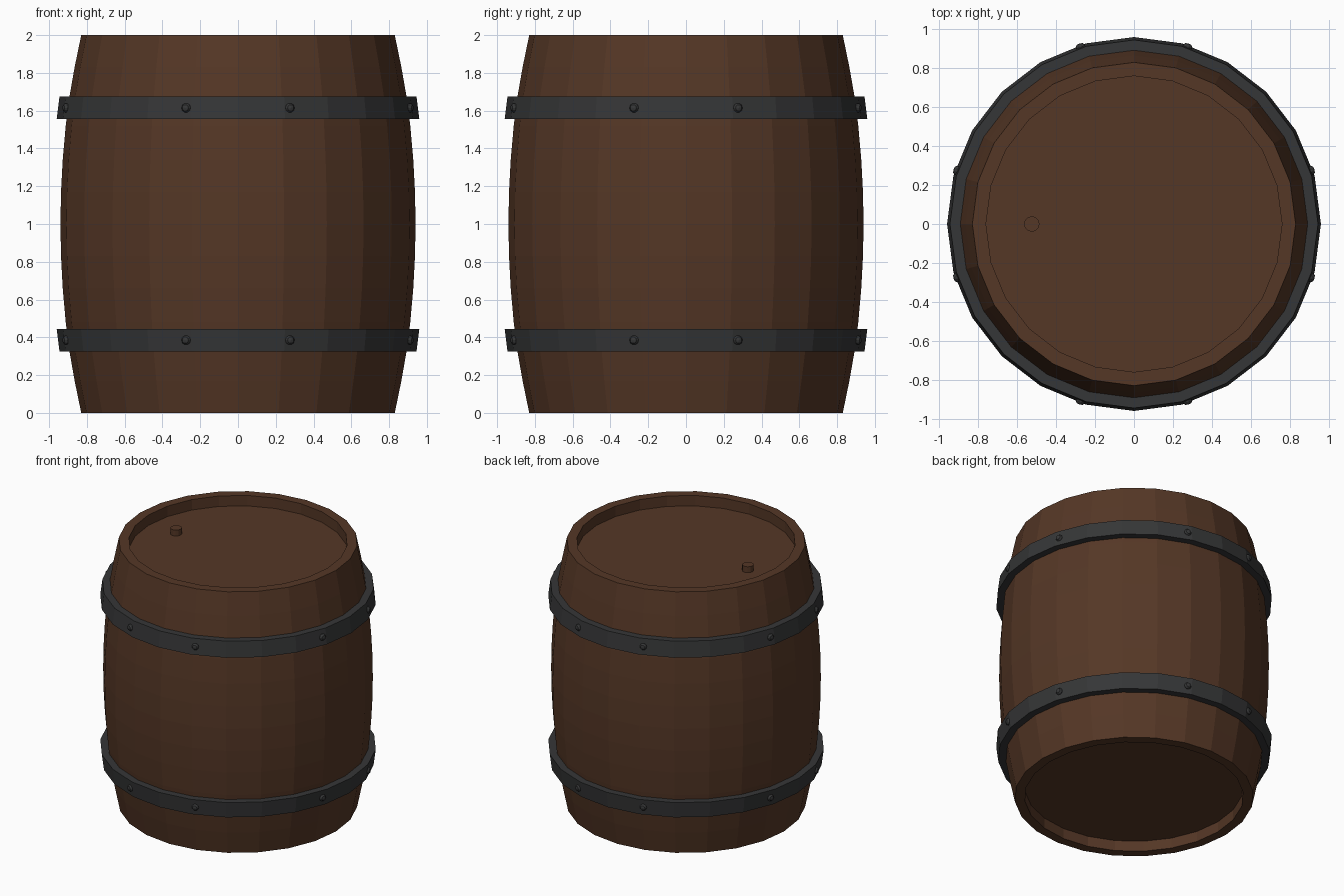
import bpy, math
from mathutils import Vector

if "Cube" in bpy.data.objects:
    bpy.data.objects.remove(bpy.data.objects["Cube"])

SIDES = 24


def material(name, rgb):
    m = bpy.data.materials.new(name)
    m.diffuse_color = (*rgb, 1)
    m.use_nodes = True
    m.node_tree.nodes["Principled BSDF"].inputs["Base Color"].default_value = m.diffuse_color
    return m


wood = material("dark_wood", (0.09, 0.038, 0.019))
iron = material("dark_iron", (0.036, 0.037, 0.038))


def lathe(name, profile, mat, closed=False, sides=SIDES):
    """Spin (radius, z) points around z; radius 0 makes a pole."""
    verts, faces, rings = [], [], []
    for r, z in profile:
        n = 1 if r == 0 else sides
        rings.append(list(range(len(verts), len(verts) + n)))
        verts += [(r * math.cos(2 * math.pi * i / sides),
                   r * math.sin(2 * math.pi * i / sides), z) for i in range(n)]
    pairs = list(zip(rings, rings[1:]))
    if closed:
        pairs.append((rings[-1], rings[0]))
    for a, b in pairs:
        for i in range(sides):
            j = (i + 1) % sides
            f = [a[i % len(a)], a[j % len(a)], b[j % len(b)], b[i % len(b)]]
            faces.append(list(dict.fromkeys(f)))
    me = bpy.data.meshes.new(name)
    me.from_pydata(verts, [], faces)
    me.materials.append(mat)
    ob = bpy.data.objects.new(name, me)
    bpy.context.collection.objects.link(ob)
    return ob


# Bulging body with recessed heads at both ends
half = [(0.83, 0), (0.865, 0.17), (0.893, 0.33), (0.912, 0.48), (0.928, 0.66), (0.937, 0.83)]
side = half + [(0.94, 1.0)] + [(r, 2 - z) for r, z in reversed(half)]
lathe("barrel_body", [(0, 0.08), (0.76, 0.08), (0.76, 0)] + side
      + [(0.76, 2), (0.76, 1.92), (0, 1.92)], wood)

# Bung on the lid
bung = lathe("bung", [(0, 1.91), (0.04, 1.91), (0.04, 1.965), (0, 1.965)], wood, sides=12)
bung.location.x = -0.525

# Tapered hoops, each with eight rivets
for label, sign in (("lower", -1), ("upper", 1)):
    def height(h):
        return 1 + sign * h
    pts = [(0.96, height(0.555)), (0.945, height(0.675)),
           (0.88, height(0.675)), (0.90, height(0.555))]
    lathe(label + "_hoop", pts if sign > 0 else pts[::-1], iron, closed=True)
    for q in range(4):
        for k, off in enumerate((-16.8, 16.8)):
            a = math.radians(90 * q + off)
            rivet = lathe(f"{label}_rivet_{2 * q + k + 1}",
                          [(0, -0.01), (0.025, -0.01), (0.025, 0.01), (0.017, 0.022), (0, 0.026)],
                          iron, sides=10)
            d = Vector((math.cos(a), math.sin(a), 0))
            rivet.location = d * 0.943 + Vector((0, 0, height(0.615)))
            rivet.rotation_euler = d.to_track_quat('Z', 'Y').to_euler()
